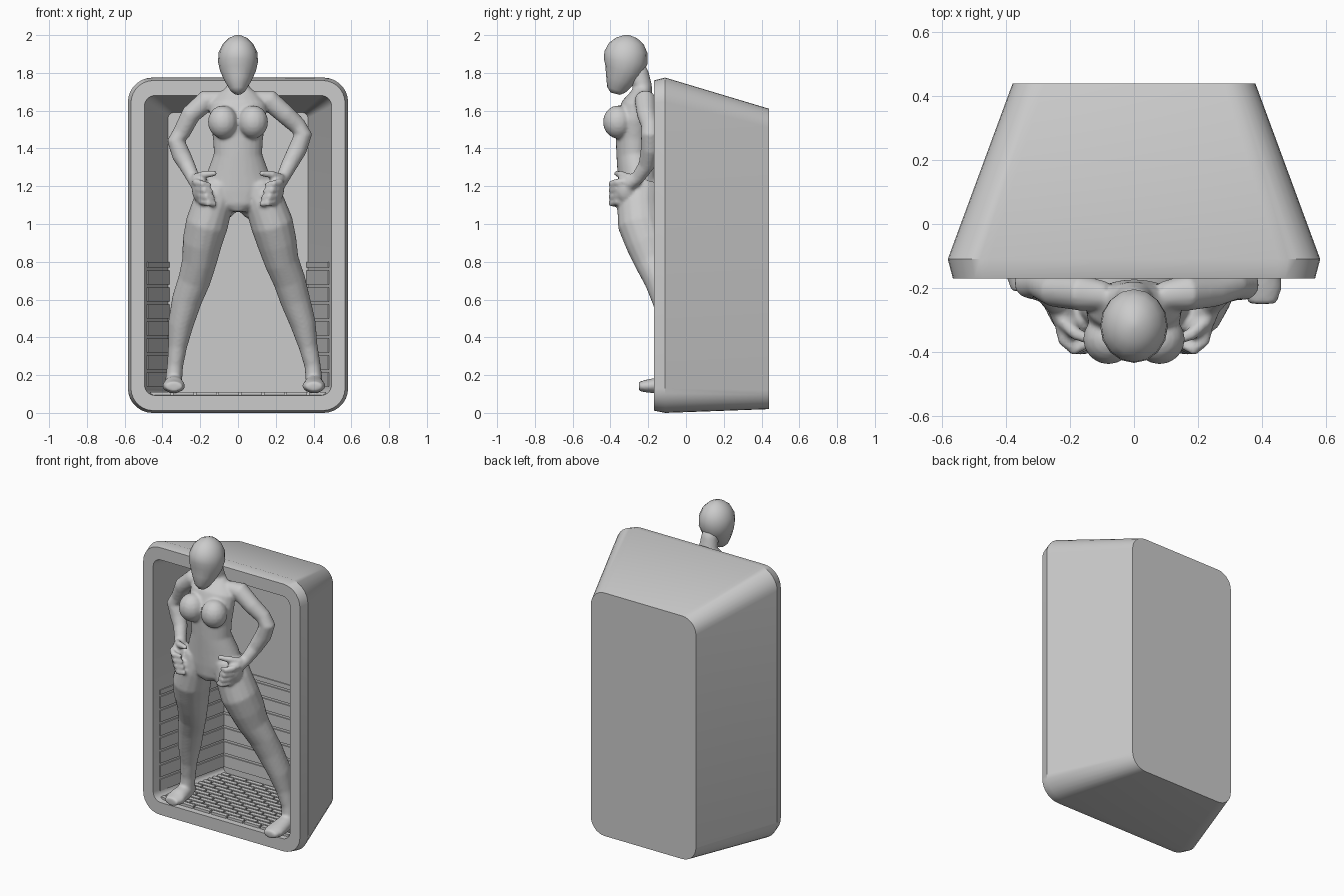
import bpy, bmesh, math
from mathutils import Vector, Matrix

if "Cube" in bpy.data.objects:
    bpy.data.objects.remove(bpy.data.objects["Cube"])


def finish(bm, name, angle=35):
    bmesh.ops.recalc_face_normals(bm, faces=bm.faces)
    me = bpy.data.meshes.new(name)
    bm.to_mesh(me)
    bm.free()
    me.shade_smooth()
    me.set_sharp_from_angle(angle=math.radians(angle))
    ob = bpy.data.objects.new(name, me)
    bpy.context.collection.objects.link(ob)
    return ob


def loft(bm, rings):
    loops = [[bm.verts.new(p) for p in r] for r in rings]
    n = len(loops[0])
    for a, b in zip(loops, loops[1:]):
        for i in range(n):
            bm.faces.new((a[i], a[(i + 1) % n], b[(i + 1) % n], b[i]))
    bm.faces.new(loops[0][::-1])
    bm.faces.new(loops[-1])


def tube(bm, pts, ref=(0, 1, 0), n=16):
    """Elliptical tube through (x, y, z, side radius, ref radius)."""
    rings = []
    c = [Vector(p[:3]) for p in pts]
    for i, p in enumerate(pts):
        t = (c[min(i + 1, len(c) - 1)] - c[max(i - 1, 0)]).normalized()
        v = Vector(ref)
        v = (v - t * v.dot(t)).normalized()
        u = t.cross(v)
        rings.append([c[i] + u * p[3] * math.cos(a) + v * p[-1] * math.sin(a)
                      for a in (2 * math.pi * k / n for k in range(n))])
    loft(bm, rings)


def ball(bm, pos, size):
    bmesh.ops.create_uvsphere(bm, u_segments=16, v_segments=10, radius=1,
                              matrix=Matrix.Translation(pos) @ Matrix.Diagonal((*size, 1)))


def box(bm, pos, size):
    bmesh.ops.create_cube(bm, size=1, matrix=Matrix.Translation(pos) @ Matrix.Diagonal((*size, 1)))


def rounded_rect(y, hx, z0, z1, r, seg=7):
    out = []
    for q, (sx, z) in enumerate([(1, z1 - r), (-1, z1 - r), (-1, z0 + r), (1, z0 + r)]):
        for k in range(seg + 1):
            a = (q + k / seg) * math.pi / 2
            out.append((sx * (hx - r) + r * math.cos(a), y, z + r * math.sin(a)))
    return out


# Tapered booth shell, open at the front
bm = bmesh.new()
loft(bm, [rounded_rect(0.44, 0.38, 0.02, 1.61, 0.10),
          rounded_rect(-0.11, 0.583, 0.0, 1.775, 0.13),
          rounded_rect(-0.17, 0.567, 0.012, 1.76, 0.12),
          rounded_rect(-0.17, 0.495, 0.093, 1.68, 0.055),
          rounded_rect(0.38, 0.37, 0.10, 1.59, 0.03)])
finish(bm, "booth_shell")


def wall_x(y):
    return 0.495 - 0.125 * (y + 0.17) / 0.55


# Slats wrapped around the lower inside walls
bm = bmesh.new()
for k in range(8):
    z0 = 0.14 + k * 0.09
    h = 0.075 if k < 7 else 0.03
    plan = []
    for off in (0.001, 0.007):
        half = [(wall_x(-0.12) - off, -0.12), (wall_x(0.38) - off, 0.38 - off)]
        path = half + [(-x, y) for x, y in half[::-1]]
        plan += path if off < 0.005 else path[::-1]
    loft(bm, [[(x, y, z) for x, y in plan] for z in (z0, z0 + h)])
finish(bm, "wall_slats")

# Floor grating in a brick pattern
bm = bmesh.new()
rows = 14
for r in range(rows):
    y = -0.12 + r * 0.036
    limit = wall_x(y) - 0.02
    x = -limit - (0.06 if r % 2 else 0)
    while x < limit:
        a, b = max(x, -limit), min(x + 0.11, limit)
        if b - a > 0.02:
            box(bm, ((a + b) / 2, y, 0.102), (b - a, 0.027, 0.016))
        x += 0.12
finish(bm, "floor_grating")

# Mannequin body: trunk and neck
bm = bmesh.new()
tube(bm, [(0, y, z, rx, ry) for y, z, rx, ry in [
    (-.25, 1.065, .05, .08), (-.25, 1.10, .15, .10), (-.245, 1.18, .195, .112),
    (-.255, 1.27, .165, .108), (-.275, 1.37, .128, .094), (-.275, 1.45, .132, .097),
    (-.275, 1.55, .15, .10), (-.255, 1.63, .15, .085), (-.235, 1.69, .10, .057),
    (-.23, 1.73, .058, .05), (-.25, 1.79, .052, .055), (-.28, 1.85, .045, .05)]], n=24)

for s in (-1, 1):
    right = s > 0
    # Chest and back
    ball(bm, (s * .08, -.36, 1.54), (.08, .08, .088))
    ball(bm, (s * .09, -.19, 1.13), (.10, .09, .11))
    # Legs, planted wide and slightly different on each side
    xs = ([.10, .145, .18, .207, .232, .272, .302, .345, .372, .395, .402, .402] if right else
          [.095, .135, .165, .19, .205, .232, .27, .303, .32, .333, .34, .34])
    leg = [(-.24, 1.2, .10, .11), (-.25, 1.1, .107, .115), (-.24, 1.0, .113, .122),
           (-.205, .9, .105, .115), (-.175, .8, .092, .098), (-.14, .7, .086, .08),
           (-.10, .6, .08, .08), (-.065, .47, .068, .075), (-.05, .35, .05, .054),
           (-.04, .25, .043, .048), (-.04, .18, .045, .052), (-.04, .13, .04, .05)]
    tube(bm, [(s * x, *p) for x, p in zip(xs, leg)])
    # Feet
    fx, toe = (.402, .0) if right else (-.34, .04)
    tube(bm, [(fx, .02, .15, .03, .028), (fx, -.05, .155, .052, .045),
              (fx, -.13, .147, .044, .056), (fx, -.20 + toe, .142, .036, .062),
              (fx, -.25 + toe, .14, .025, .045)], ref=(1, 0, 0))
    # Arms, elbows out
    ex, ey, ez = (.345, -.19, 1.485) if right else (.328, -.185, 1.45)
    arm = [(.09, -.225, 1.66, .045), (.165, -.215, 1.655, .057), (.25, -.208, 1.58, .052),
           (ex - .03, ey, ez + .035, .047), (ex, ey, ez - .01, .048),
           (ex - .03, -.19, ez - .09, .05), (.27, -.21, 1.31, .043),
           (.238, -.255, 1.245, .036), (.215, -.30, 1.215, .04)]
    tube(bm, [(s * x, y, z, r) for x, y, z, r in arm])
    # Hands resting on the hips: palm, curled fingers, thumb
    ball(bm, (s * .20, -.32, 1.185), (.045, .055, .075))
    for k in range(4):
        z, x = 1.225 - k * .034, .232 - k * .010
        tube(bm, [(s * x, -.325, z, .016), (s * (x - .012), -.365, z - .004, .020),
                  (s * (x - .045), -.395, z - .012, .019), (s * (x - .085), -.375, z - .02, .015)],
             ref=(0, 0, 1), n=8)
    tube(bm, [(s * .23, -.30, 1.245, .022), (s * .18, -.345, 1.262, .021),
              (s * .115, -.37, 1.268, .015)], ref=(0, 0, 1), n=8)
body = finish(bm, "mannequin_body")
fuse = body.modifiers.new("fuse", 'REMESH')
fuse.mode = 'VOXEL'
fuse.voxel_size = 0.009
fuse.use_smooth_shade = True
soft = body.modifiers.new("soften", 'SMOOTH')
soft.factor = 0.5
soft.iterations = 5

# Smooth featureless head
bm = bmesh.new()
tube(bm, [(0, y, z, rx, ry) for y, z, rx, ry in [
    (-.375, 1.69, .02, .025), (-.37, 1.71, .042, .05), (-.352, 1.76, .072, .076),
    (-.332, 1.81, .095, .10), (-.32, 1.86, .106, .116), (-.318, 1.91, .102, .114),
    (-.316, 1.955, .08, .092), (-.315, 1.985, .048, .056), (-.315, 2.0, .012, .014)]], n=16)
finish(bm, "mannequin_head", 80)
